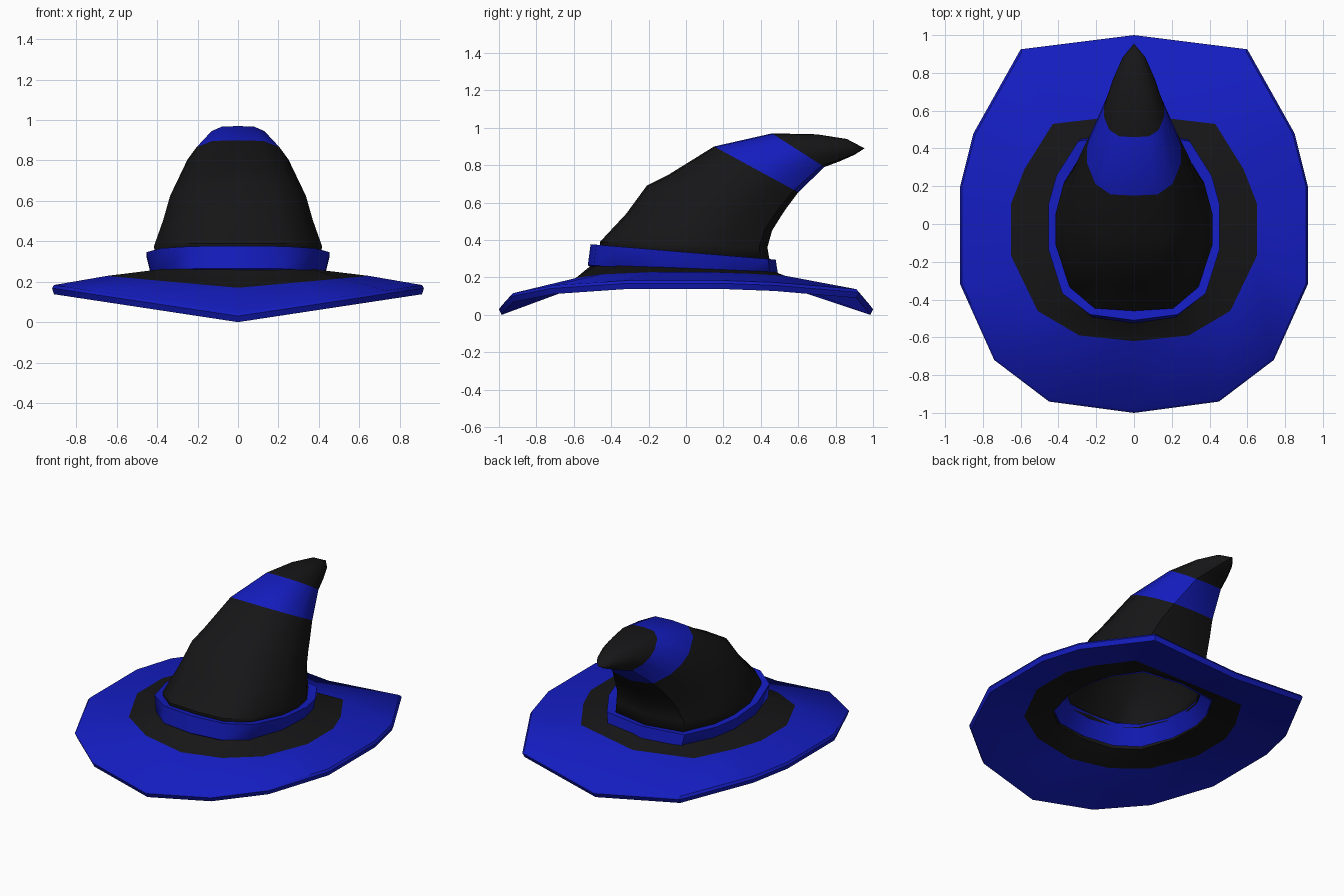
import bpy, bmesh, math

if "Cube" in bpy.data.objects:
    bpy.data.objects.remove(bpy.data.objects["Cube"])


def material(name, rgb):
    m = bpy.data.materials.new(name)
    m.diffuse_color = (*rgb, 1)
    m.use_nodes = True
    m.node_tree.nodes["Principled BSDF"].inputs["Base Color"].default_value = m.diffuse_color
    return m


BLACK = material("black_felt", (0.008, 0.008, 0.009))
BLUE = material("blue_felt", (0.007, 0.012, 0.53))


def mirror(half):
    """Complete a 14-sided loop from its 8 points with x >= 0 (front to back)."""
    return half + [(-x, y, z) for x, y, z in half[-2:0:-1]]


def loft(name, loops, colors, closed=False, tip=None):
    """Skin consecutive loops; colors gives 0 (black) or 1 (blue) per strip."""
    bm = bmesh.new()
    rings = [[bm.verts.new(p) for p in loop] for loop in loops]
    n = len(rings[0])
    pairs = list(zip(rings, rings[1:]))
    if closed:
        pairs.append((rings[-1], rings[0]))
    for (a, b), c in zip(pairs, colors):
        for i in range(n):
            j = (i + 1) % n
            bm.faces.new((a[i], a[j], b[j], b[i])).material_index = c
    if tip:
        t = bm.verts.new(tip)
        for i in range(n):
            bm.faces.new((rings[-1][i], rings[-1][(i + 1) % n], t)).material_index = 0
    bmesh.ops.recalc_face_normals(bm, faces=bm.faces)
    me = bpy.data.meshes.new(name)
    bm.to_mesh(me)
    bm.free()
    me.materials.append(BLACK)
    me.materials.append(BLUE)
    ob = bpy.data.objects.new(name, me)
    bpy.context.collection.objects.link(ob)
    bpy.ops.object.select_all(action='DESELECT')
    bpy.context.view_layer.objects.active = ob
    ob.select_set(True)
    bpy.ops.object.shade_smooth_by_angle(angle=math.radians(40))
    return ob


# Brim: folded along y, so its height follows |x|
EDGE = [(0, -1), (.45, -.94), (.74, -.72), (.92, -.32),
        (.92, .2), (.85, .48), (.6, .925), (0, 1)]
STRIPE = [(0, -.62), (.29, -.59), (.51, -.46), (.65, -.17),
          (.65, .11), (.58, .29), (.43, .53), (0, .58)]
HEAD = [(0, -.5), (.22, -.47), (.36, -.36), (.43, -.13),
        (.43, .1), (.39, .25), (.28, .43), (0, .47)]


def ring(outline, z, slope=0, tilt=0, sx=1, sy=1):
    return mirror([(x * sx, y * sy, z + slope * x + tilt * y) for x, y in outline])


loft("brim", [
    ring(HEAD, .21, 0, -.03),
    ring(STRIPE, .135, .09),
    ring(EDGE, .0, .15, 0, .99, .985),
    ring(EDGE, .03, .15),
    ring(EDGE, .05, .145, 0, .99, .985),
    ring(STRIPE, .17, .09),
    ring(HEAD, .25, 0, -.04),
], [0, 1, 1, 1, 1, 0, 0], closed=True)

# Hat band: tilted collar whose inner face leans inwards
loft("band", [
    ring(HEAD, .236, 0, -.06, 1.0, 1.05),
    ring(HEAD, .335, 0, -.085, 1.055, 1.02),
    ring(HEAD, .325, 0, -.08, .84, .84),
    ring(HEAD, .215, 0, -.05, .98, .98),
], [1, 1, 1, 1], closed=True)

# Crown: rings given by front point, back point and half width, bending backwards
SHAPE = [(0, -1), (.5, -.97), (.82, -.72), (1, -.22),
         (1, .15), (.9, .5), (.62, .9), (0, 1)]


def crown_ring(y0, z0, y1, z1, w):
    return mirror([(x * w, (y0 + y1) / 2 + u * (y1 - y0) / 2,
                    (z0 + z1) / 2 + u * (z1 - z0) / 2) for x, u in SHAPE])


crown = loft("crown", [crown_ring(*r) for r in [
    (-.46, .34, .45, .275, .41),
    (-.46, .39, .435, .36, .415),
    (-.32, .54, .46, .45, .37),
    (-.21, .69, .51, .53, .335),
    (-.10, .745, .54, .575, .31),
    (.15, .90, .60, .655, .25),
    (.46, .97, .74, .79, .16),
    (.70, .965, .82, .82, .11),
    (.86, .94, .90, .855, .06),
]], [0, 0, 0, 0, 0, 1, 0, 0], tip=(0, .955, .89))
wall = crown.modifiers.new("wall", 'SOLIDIFY')
wall.thickness = .04
wall.offset = -1
